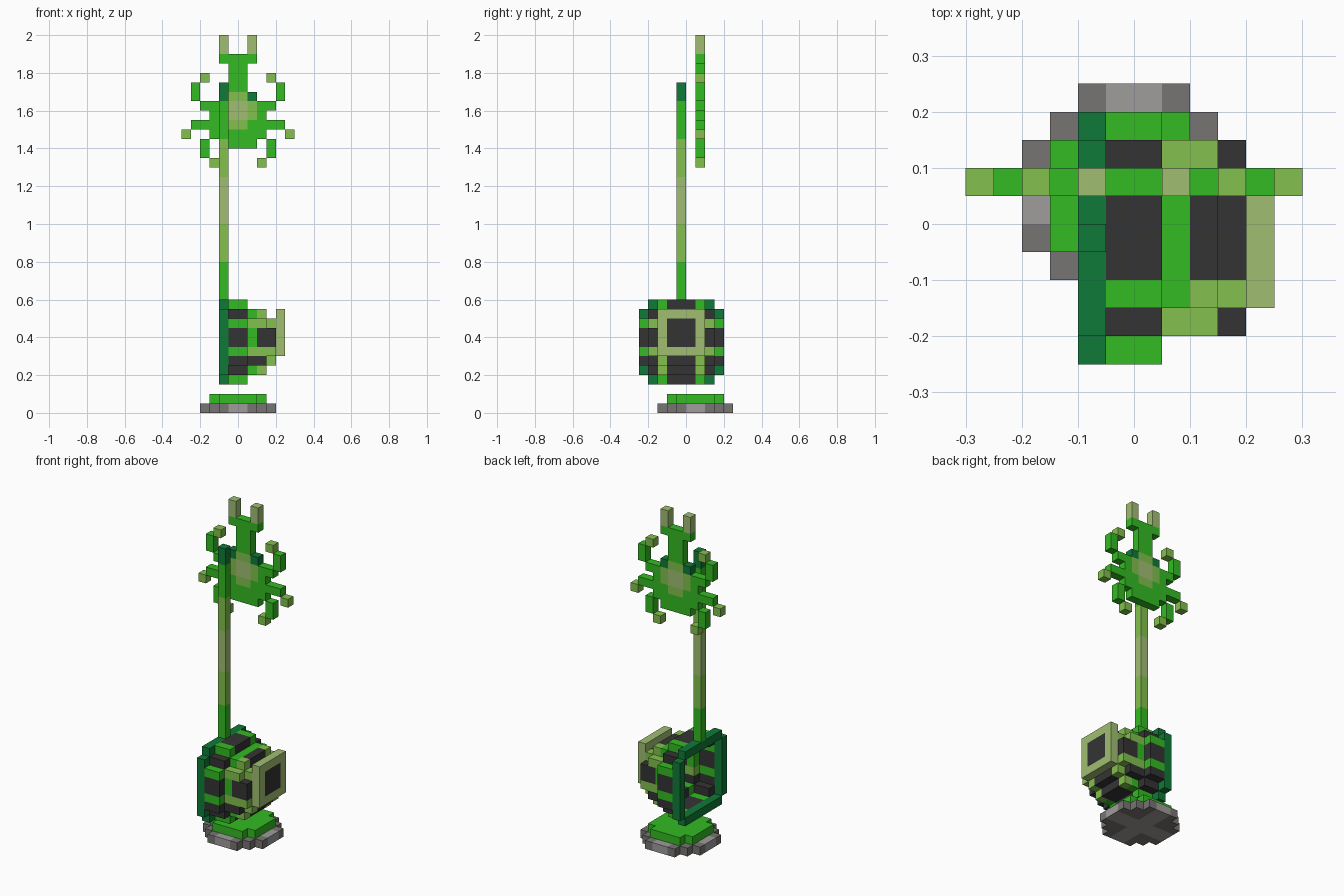
import bpy, bmesh
from mathutils import Vector

U = 0.05  # edge length of one block

cube = bpy.data.objects.get("Cube")
if cube:
    bpy.data.objects.remove(cube, do_unlink=True)


def make_material(name, hex_code):
    srgb = [int(hex_code[i:i + 2], 16) / 255 for i in (0, 2, 4)]
    col = [((c + 0.055) / 1.055) ** 2.4 for c in srgb] + [1.0]
    mat = bpy.data.materials.new(name)
    mat.use_nodes = True
    mat.diffuse_color = col
    bsdf = mat.node_tree.nodes["Principled BSDF"]
    bsdf.inputs["Base Color"].default_value = col
    bsdf.inputs["Roughness"].default_value = 0.9
    return mat


MATS = {
    "charcoal": make_material("charcoal", "343434"),
    "grey": make_material("grey", "777573"),
    "pale_grey": make_material("pale_grey", "9f9d9c"),
    "dark": make_material("dark_green", "0f7a37"),
    "green": make_material("bright_green", "33bb22"),
    "lime": make_material("lime_green", "83c04d"),
    "sage": make_material("sage_green", "a0bf72"),
}


def build(name, cells):
    """Turn {block position: colour} into a mesh with only its outer faces."""
    bm = bmesh.new()
    used = sorted(set(cells.values()))
    for cell, colour in cells.items():
        for axis in range(3):
            for side in (0, 1):
                step = [0, 0, 0]
                step[axis] = 2 * side - 1
                if tuple(c + s for c, s in zip(cell, step)) in cells:
                    continue
                a, b = (axis + 1) % 3, (axis + 2) % 3
                loop = [(0, 0), (1, 0), (1, 1), (0, 1)]
                verts = []
                for u, v in (loop if side else loop[::-1]):
                    p = list(cell)
                    p[axis] += side
                    p[a] += u
                    p[b] += v
                    verts.append(bm.verts.new(Vector(p) * U))
                bm.faces.new(verts).material_index = used.index(colour)
    bmesh.ops.remove_doubles(bm, verts=bm.verts, dist=U * 0.01)
    mesh = bpy.data.meshes.new(name)
    bm.to_mesh(mesh)
    bm.free()
    for colour in used:
        mesh.materials.append(MATS[colour])
    obj = bpy.data.objects.new(name, mesh)
    bpy.context.collection.objects.link(obj)
    return obj


# Stepped round base: half-widths of the rows going out from the centre
def disc(half_widths, z, colour_at):
    cells = {}
    for row, half in enumerate(half_widths):
        for x in range(-half, half):
            for y in (1 + row, -row):
                cells[x, y, z] = colour_at(x, y)
    return cells


def stone_colour(x, y):
    return "pale_grey" if x in (-1, 0) or y in (0, 1) else "grey"


build("stone_base", disc([4, 4, 3, 2], 0, stone_colour))
build("grass_pad", disc([3, 3, 2], 1, lambda x, y: "green"))


# Hollow body: a stack of block rings along x.
# j runs sideways from the body axis, k runs up from its lowest row.
def ring(xs, half, low, high, trim, colour_at):
    def inside(j, k):
        if abs(j) > half or not low <= k <= high:
            return False
        return (half - abs(j)) + min(k - low, high - k) >= trim

    cells = {}
    for x in xs:
        for j in range(-half, half + 1):
            for k in range(low, high + 1):
                around = ((j + 1, k), (j - 1, k), (j, k + 1), (j, k - 1))
                if inside(j, k) and not all(inside(*n) for n in around):
                    cells[x, j - 1, k + 3] = colour_at(abs(j), k)
    return cells


def wide_colour(j, k):
    if j == 4:
        return "green" if k in (3, 6) else "charcoal"
    return "green" if j == 2 else "charcoal"


def middle_colour(j, k):
    if j == 3:
        return {2: "charcoal", 3: "lime", 6: "lime"}.get(k, "green")
    return "charcoal" if j < 2 and k < 4 else "green"


def narrow_colour(j, k):
    if j == 3:
        return "lime" if k in (3, 6) else "charcoal"
    return "lime" if j == 2 else "charcoal"


build("back_rim", ring([-2], 4, 0, 8, 1, lambda j, k: "dark"))
build("wide_ring", ring([-1, 0], 4, 0, 8, 2, wide_colour))
build("middle_ring", ring([1], 3, 1, 7, 1, middle_colour))
build("narrow_ring", ring([2], 3, 1, 7, 1, narrow_colour))
build("end_ring", ring([3], 3, 2, 6, 1, narrow_colour))

# Square window closing the end of the body
window = {}
for j in range(-2, 3):
    for k in range(3, 8):
        pane = abs(j) < 2 and 3 < k < 7
        window[4, j - 1, k + 3] = "charcoal" if pane else "sage"
build("end_window", window)

# Upright stem in coloured lengths
stem, z = {}, 12
for colour, top in (("green", 16), ("lime", 20), ("sage", 25),
                    ("lime", 29), ("green", 33), ("dark", 35)):
    for level in range(z, top):
        stem[-2, -1, level] = colour
    z = top
build("stem", stem)

# Flat bug: the half from its middle outwards, listed top to bottom, mirrored
KEY = {"G": "green", "L": "lime", "S": "sage", "D": "dark"}
HALF_ROWS = [".S", ".S", "GG", "G", "G..L", "G...G", "LD..G", "SLGG",
             "SLG", "LGGGG", "GGG..L", "GG.G", "...G", "..L"]
bug = {}
for row, text in enumerate(HALF_ROWS):
    for x, letter in enumerate(text):
        if letter in KEY:
            for side in (x, -1 - x):
                bug[side, 1, 39 - row] = KEY[letter]
build("bug", bug)
